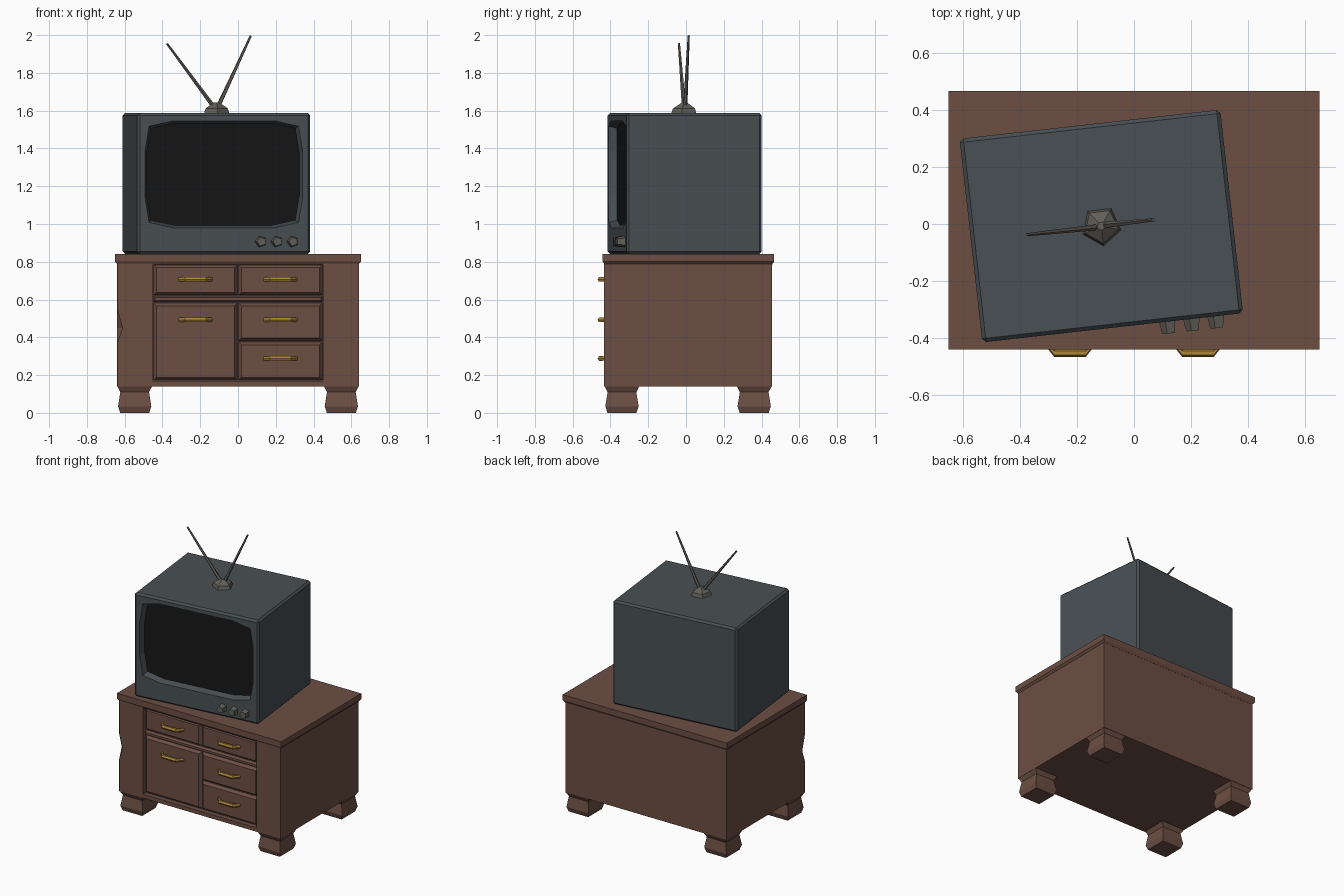
import bpy, bmesh
from math import radians, cos, sin, pi
from mathutils import Matrix, Vector

if "Cube" in bpy.data.objects:
    bpy.data.objects.remove(bpy.data.objects["Cube"])


def material(name, rgb):
    m = bpy.data.materials.new(name)
    m.diffuse_color = (*rgb, 1)
    m.use_nodes = True
    m.node_tree.nodes["Principled BSDF"].inputs["Base Color"].default_value = m.diffuse_color
    return m


WOOD = material("wood", (0.15, 0.077, 0.057))
SHELL = material("dark_plastic", (0.066, 0.079, 0.087))
GLASS = material("black_glass", (0.008, 0.008, 0.008))
BRASS = material("brass", (0.42, 0.24, 0.04))
METAL = material("dull_metal", (0.12, 0.115, 0.10))


def loft(name, rings, mat, matrix=Matrix()):
    """Closed solid through a list of equally long point rings."""
    bm = bmesh.new()
    vs = [[bm.verts.new(p) for p in r] for r in rings]
    n = len(rings[0])
    for a, b in zip(vs, vs[1:]):
        for i in range(n):
            j = (i + 1) % n
            bm.faces.new((a[i], a[j], b[j], b[i]))
    bm.faces.new(vs[0][::-1])
    bm.faces.new(vs[-1])
    bmesh.ops.recalc_face_normals(bm, faces=bm.faces)
    me = bpy.data.meshes.new(name)
    bm.to_mesh(me)
    bm.free()
    me.materials.append(mat)
    ob = bpy.data.objects.new(name, me)
    ob.matrix_world = matrix
    bpy.context.collection.objects.link(ob)
    return ob


def rect(x0, x1, y0, y1, z):
    return [(x0, y0, z), (x1, y0, z), (x1, y1, z), (x0, y1, z)]


def box(name, x0, x1, y0, y1, z0, z1, mat, matrix=Matrix()):
    return loft(name, [rect(x0, x1, y0, y1, z0), rect(x0, x1, y0, y1, z1)], mat, matrix)


def front_rect(x0, x1, z0, z1, y):
    return [(x0, y, z0), (x1, y, z0), (x1, y, z1), (x0, y, z1)]


def raised_panel(name, x0, x1, z0, z1, y_back, y_front, b):
    return loft(name, [front_rect(x0, x1, z0, z1, y_back),
                       front_rect(x0 + b, x1 - b, z0 + b, z1 - b, y_front)], WOOD)


def ngon(c, r, n, axis, start=0.0):
    """Regular polygon around c, perpendicular to axis."""
    q = Vector(axis).to_track_quat('Z', 'Y')
    return [Vector(c) + q @ Vector((r * cos(start + 2 * pi * i / n),
                                    r * sin(start + 2 * pi * i / n), 0)) for i in range(n)]


# Cabinet carcass, with a recessed front between two posts
FRONT, BACK = -0.434, 0.455
box("cabinet_body", -0.64, 0.64, -0.40, BACK, 0.14, 0.80, WOOD)
box("right_post", 0.45, 0.64, FRONT, -0.395, 0.14, 0.80, WOOD)
box("bottom_rail", -0.45, 0.45, FRONT, -0.395, 0.14, 0.168, WOOD)

# Left post, chipped on its outer corner
rings = []
for z, c in ((0.14, 0.001), (0.37, 0.001), (0.45, 0.03), (0.55, 0.001), (0.80, 0.001)):
    rings.append([(-0.64, FRONT + c, z), (-0.64 + c, FRONT, z), (-0.45, FRONT, z),
                  (-0.45, -0.395, z), (-0.64, -0.395, z)])
loft("left_post", rings, WOOD)

# Table top with a tapered underside
loft("cabinet_top", [rect(-0.638, 0.638, -0.43, 0.456, 0.785),
                     rect(-0.652, 0.652, -0.441, 0.467, 0.802),
                     rect(-0.652, 0.652, -0.441, 0.467, 0.842)], WOOD)

# Drawers, door and rail
for name, x0, x1, z0, z1 in (("top_drawer_left", -0.45, 0, 0.62, 0.787),
                             ("top_drawer_right", 0, 0.45, 0.62, 0.787),
                             ("door", -0.45, 0, 0.17, 0.585),
                             ("middle_drawer", 0, 0.45, 0.378, 0.585),
                             ("bottom_drawer", 0, 0.45, 0.17, 0.378)):
    raised_panel(name, x0, x1, z0, z1, -0.395, -0.42, 0.018)
raised_panel("middle_rail", -0.45, 0.45, 0.585, 0.62, -0.395, -0.42, 0.01)

# Brass handles
for i, (x, z) in enumerate(((-0.225, 0.707), (0.225, 0.707), (-0.225, 0.493),
                            (0.225, 0.493), (0.225, 0.288))):
    rings = [ngon((x + dx, y, z), r, 6, (1, 0, 0)) for dx, y, r in
             ((-0.09, -0.412, 0.012), (-0.055, -0.454, 0.014),
              (0.055, -0.454, 0.014), (0.09, -0.412, 0.012))]
    loft(f"handle_{i + 1}", rings, BRASS)

# Feet with a waisted profile
for side, x in (("left", -0.547), ("right", 0.547)):
    for end, y in (("front", -0.339), ("back", 0.361)):
        rings = [rect(x - h, x + h, y - h, y + h, z) for h, z in
                 ((0.077, 0), (0.088, 0.035), (0.076, 0.11), (0.093, 0.143))]
        loft(f"{end}_{side}_foot", rings, WOOD)

# Television shell, turned slightly on the cabinet
TV = Matrix.Translation((-0.115, -0.007, 0)) @ Matrix.Rotation(radians(6.4), 4, 'Z')
W, D, Z0, Z1 = 0.461, 0.36, 0.842, 1.587
shell = box("television_shell", -W, W, -D, D, Z0, Z1, SHELL, TV)
bev = shell.modifiers.new("edges", 'BEVEL')
bev.width = 0.013
bev.segments = 1

# Barrel-shaped screen recess
quarter = [(0.42, 0.12), (0.398, 0.255), (0.27, 0.283)]
outline = (quarter + [(-x, z) for x, z in quarter[::-1]]
           + [(-x, -z) for x, z in quarter] + [(x, -z) for x, z in quarter[::-1]])


def screen_ring(y, inset):
    return [(x * (1 - inset / 0.42), y, 1.263 + z * (1 - inset / 0.283)) for x, z in outline]


cutter = loft("screen_cutter", [screen_ring(-D - 0.02, -0.006),
                                screen_ring(-D + 0.05, 0.015)], SHELL, TV)
cutter.hide_render = True
cut = shell.modifiers.new("recess", 'BOOLEAN')
cut.operation = 'DIFFERENCE'
cut.solver = 'EXACT'
cut.object = cutter
bpy.context.view_layer.objects.active = shell
for m in ("edges", "recess"):
    bpy.ops.object.modifier_apply(modifier=m)
bpy.data.objects.remove(cutter)
loft("screen", [screen_ring(-D + 0.044, 0.013), screen_ring(-D + 0.055, 0.013)], GLASS, TV)

# Control knobs
for i, x in enumerate((0.196, 0.281, 0.366)):
    loft(f"knob_{i + 1}", [ngon((x, -D + 0.005, 0.907), 0.032, 5, (0, -1, 0), pi),
                           ngon((x, -D - 0.042, 0.907), 0.025, 5, (0, -1, 0), pi)], METAL, TV)

# Aerial base and its two rods
loft("aerial_base", [ngon((0, 0, z), r, 5, (0, 0, 1), pi / 2) for z, r in
                     ((1.58, 0.073), (1.612, 0.062), (1.642, 0.016))], METAL, TV)
for name, a, b in (("left_aerial_rod", (-0.125, -0.010, 1.615), (-0.376, -0.037, 1.955)),
                   ("right_aerial_rod", (-0.108, -0.005, 1.615), (0.068, 0.014, 1.997))):
    d = Vector(b) - Vector(a)
    loft(name, [ngon(a, 0.012, 5, d), ngon(b, 0.006, 5, d)], METAL)
